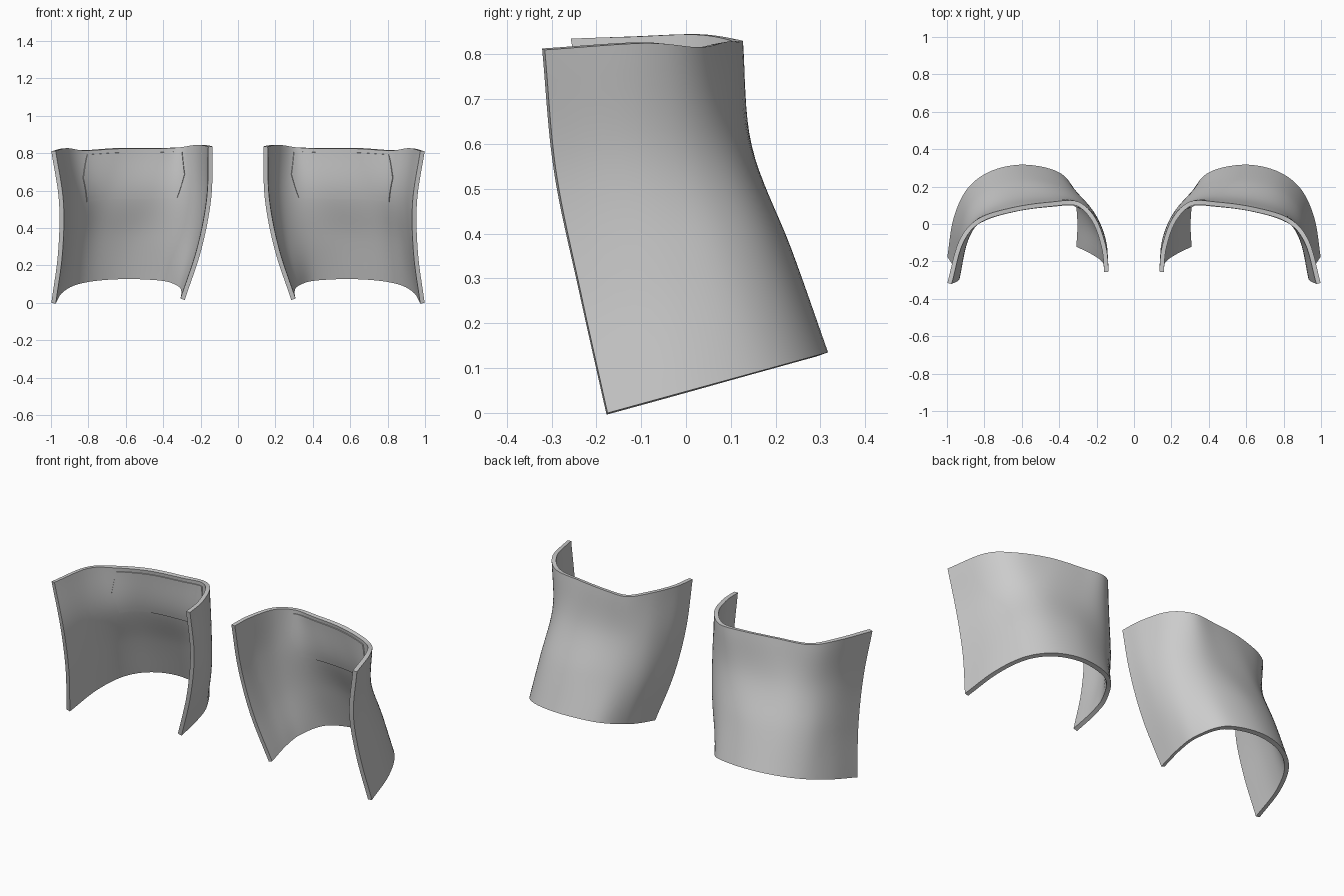
import bpy, bmesh
from mathutils import Vector

cube = bpy.data.objects.get("Cube")
if cube:
    bpy.data.objects.remove(cube, do_unlink=True)

grey = bpy.data.materials.new("plain grey")
grey.use_nodes = True
grey.diffuse_color = (0.6, 0.6, 0.6, 1)
grey.node_tree.nodes["Principled BSDF"].inputs["Base Color"].default_value = (0.6, 0.6, 0.6, 1)

# Plan outlines of the cuff, bottom to top, from inner edge round the back to outer edge
SECTIONS = [
    [(.285, -.12), (.28, .02), (.3, .14), (.39, .27), (.58, .317), (.76, .285), (.89, .19), (.965, .03), (.998, -.175)],
    [(.195, -.165), (.2, -.01), (.25, .11), (.37, .2), (.56, .235), (.75, .2), (.87, .11), (.93, -.03), (.962, -.235)],
    [(.143, -.205), (.155, -.07), (.215, .06), (.33, .135), (.5, .145), (.7, .12), (.83, .05), (.91, -.08), (.957, -.29)],
    [(.135, -.255), (.15, -.12), (.205, .03), (.3, .12), (.44, .118), (.64, .09), (.83, .03), (.935, -.09), (.998, -.315)],
]
RIM = [.835, .84, .845, .832, .828, .828, .816, .825, .81]
LAST = len(RIM) - 1


def spline(values, s):
    """Smooth curve through evenly spaced values, with straight ends."""
    i = min(int(s), len(values) - 2)
    f = s - i
    b, c = values[i], values[i + 1]
    a = values[i - 1] if i else b * 2 - c
    d = values[i + 2] if i + 2 < len(values) else c * 2 - b
    return b + (c - a) * (f / 2) + (a * 2 - b * 5 + c * 4 - d) * (f * f / 2) \
        + ((b - c) * 3 + d - a) * (f ** 3 / 2)


def surface(u, t):
    """Point on the outer face: u runs round the cuff, t runs up it."""
    rows = [spline([Vector(p) for p in row], u * LAST) for row in SECTIONS]
    p = spline(rows, t * (len(rows) - 1))
    low = .048 + .275 * rows[0].y
    return Vector((p.x, p.y, low + (spline(RIM, u * LAST) - low) * t))


def sheet(name, side, span, rise, nu, nv, thickness, inset=0):
    """Thickened patch of the cuff; span(v) gives its u limits at each height."""
    bm = bmesh.new()
    grid = []
    for j in range(nv + 1):
        v = j / nv
        a, b = span(v)
        t = rise[0] + (rise[1] - rise[0]) * v
        row = []
        for i in range(nu + 1):
            p = surface(a + (b - a) * i / nu, t)
            p.x *= side
            row.append(bm.verts.new(p))
        grid.append(row)
    for j in range(nv):
        for i in range(nu):
            quad = [grid[j][i], grid[j + 1][i], grid[j + 1][i + 1], grid[j][i + 1]]
            bm.faces.new(quad if side > 0 else quad[::-1])
    bm.normal_update()
    moves = [(v, v.normal * inset) for v in bm.verts]
    for v, move in moves:
        v.co -= move
    mesh = bpy.data.meshes.new(name)
    bm.to_mesh(mesh)
    bm.free()
    mesh.materials.append(grey)
    ob = bpy.data.objects.new(name, mesh)
    bpy.context.collection.objects.link(ob)
    solid = ob.modifiers.new("thickness", "SOLIDIFY")
    solid.thickness = thickness
    solid.offset = -1
    bpy.ops.object.select_all(action="DESELECT")
    ob.select_set(True)
    bpy.context.view_layer.objects.active = ob
    bpy.ops.object.modifier_apply(modifier=solid.name)
    bpy.ops.object.shade_smooth_by_angle()


def pad_span(v):
    flare = .03 * (1 - abs(2 * v - 1))
    return .36 - flare, .74 + flare


for label, side in (("left", 1), ("right", -1)):
    # Curved open-fronted cuff
    sheet(label + "_cuff", side, lambda v: (0, 1), (0, 1), 48, 24, .024)
    # Shallow raised pad on the inside of the upper back
    sheet(label + "_inner_pad", side, pad_span, (.62, .97), 24, 10, .02, .009)
